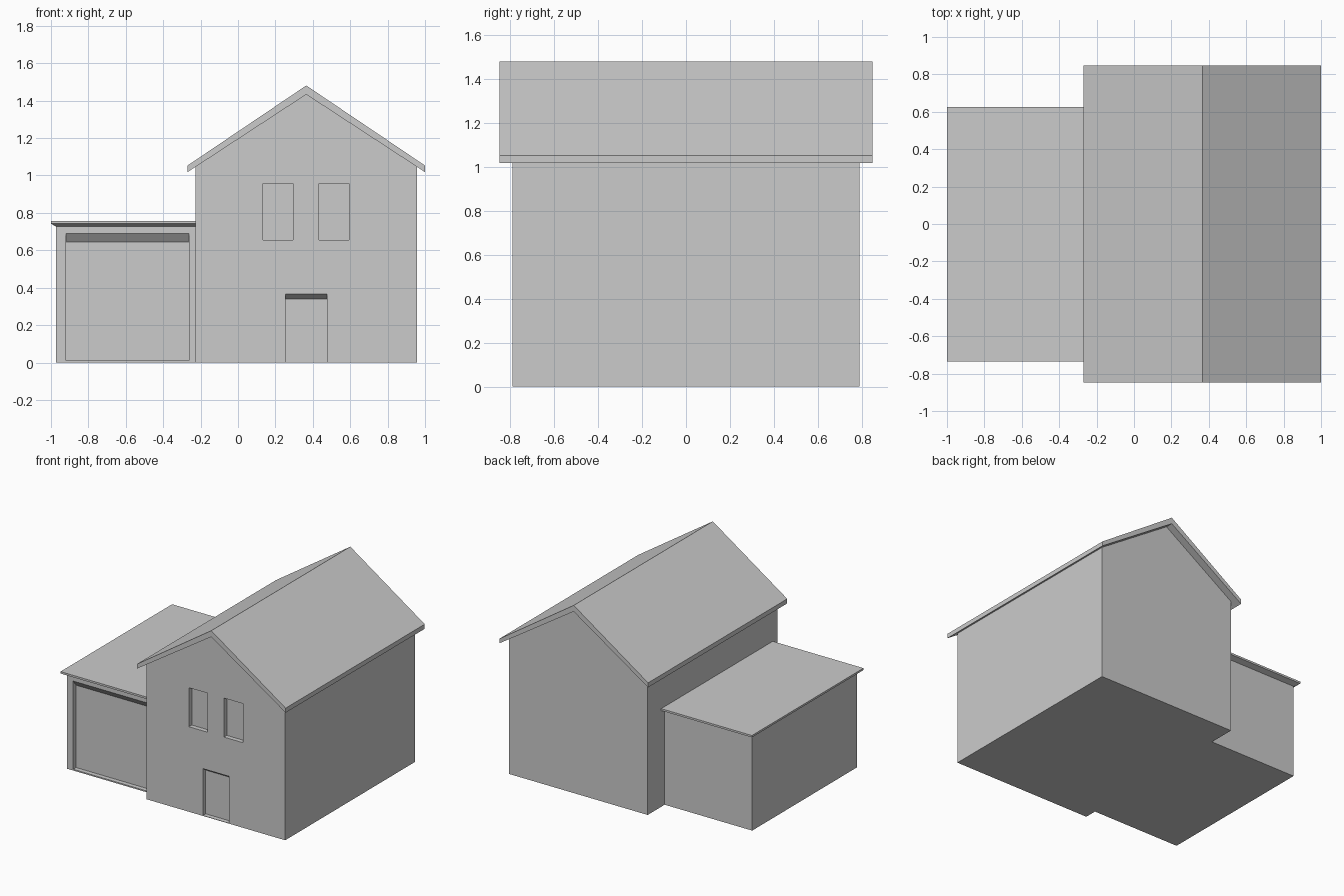
import bpy, bmesh

if "Cube" in bpy.data.objects:
    bpy.data.objects.remove(bpy.data.objects["Cube"])


def finish(name, bm):
    bmesh.ops.recalc_face_normals(bm, faces=bm.faces)
    mesh = bpy.data.meshes.new(name)
    bm.to_mesh(mesh)
    bm.free()
    obj = bpy.data.objects.new(name, mesh)
    bpy.context.collection.objects.link(obj)
    return obj


def loft(name, rings):
    """Closed solid through rings of equal point count."""
    bm = bmesh.new()
    loops = [[bm.verts.new(p) for p in r] for r in rings]
    n = len(loops[0])
    for a, b in zip(loops, loops[1:]):
        for i in range(n):
            j = (i + 1) % n
            bm.faces.new((a[i], a[j], b[j], b[i]))
    bm.faces.new(loops[0])
    bm.faces.new(loops[-1])
    return finish(name, bm)


def prism_y(name, profile, y0, y1):
    return loft(name, [[(x, y, z) for x, z in profile] for y in (y0, y1)])


def rect(x0, x1, y0, y1, z):
    return [(x0, y0, z), (x1, y0, z), (x1, y1, z), (x0, y1, z)]


def boolean(obj, other, operation):
    mod = obj.modifiers.new("bool", 'BOOLEAN')
    mod.operation, mod.object, mod.solver = operation, other, 'EXACT'
    bpy.context.view_layer.objects.active = obj
    bpy.ops.object.modifier_apply(modifier=mod.name)
    bpy.data.objects.remove(other)


def recess(obj, x0, x1, z0, z1, front, drop=0.0, depth=0.035):
    """Sink a panel into a front wall; drop slopes the head down inwards."""
    out = 0.02
    rise = drop * out / depth
    profile = [(front - out, z0), (front + depth, z0),
               (front + depth, z1 - drop), (front - out, z1 + rise)]
    cutter = loft("cutter", [[(x, y, z) for y, z in profile] for x in (x0, x1)])
    cutter.hide_render = True
    boolean(obj, cutter, 'DIFFERENCE')


# House dimensions
RIDGE, WALL, EAVE = 0.365, 0.591, 0.635
UNDER, SLOPE = 1.433, 0.654
L, R = RIDGE - WALL, RIDGE + WALL
wall_top = UNDER - SLOPE * WALL

# Gabled house walls joined with the garage walls
walls = prism_y("walls", [(L, 0), (R, 0), (R, wall_top), (RIDGE, UNDER), (L, wall_top)],
                -0.79, 0.79)
GF, GB = -0.695, 0.583
garage = loft("garage", [rect(-0.973, L + 0.1, GF, GB, z) for z in (0, 0.727)])
boolean(walls, garage, 'UNION')

# Upper windows, front door, garage door
for x in (0.134, 0.433):
    recess(walls, x, x + 0.161, 0.656, 0.957, -0.79)
recess(walls, 0.253, 0.476, 0.003, 0.365, -0.79, drop=0.025)
recess(walls, -0.92, -0.262, 0.01, 0.69, GF, drop=0.045)

# Pitched roof with plumb eaves
eave_low = UNDER - SLOPE * EAVE
prism_y("main_roof", [(RIDGE - EAVE, eave_low), (RIDGE, UNDER), (RIDGE + EAVE, eave_low),
                      (RIDGE + EAVE, 1.053), (RIDGE, 1.481), (RIDGE - EAVE, 1.053)],
        -0.848, 0.848)

# Flat garage roof with a bevelled underside
loft("garage_roof", [rect(-0.973, L + 0.005, GF, GB, 0.727),
                     rect(-1.0, L + 0.005, -0.735, 0.625, 0.742),
                     rect(-1.0, L + 0.005, -0.735, 0.625, 0.757)])
